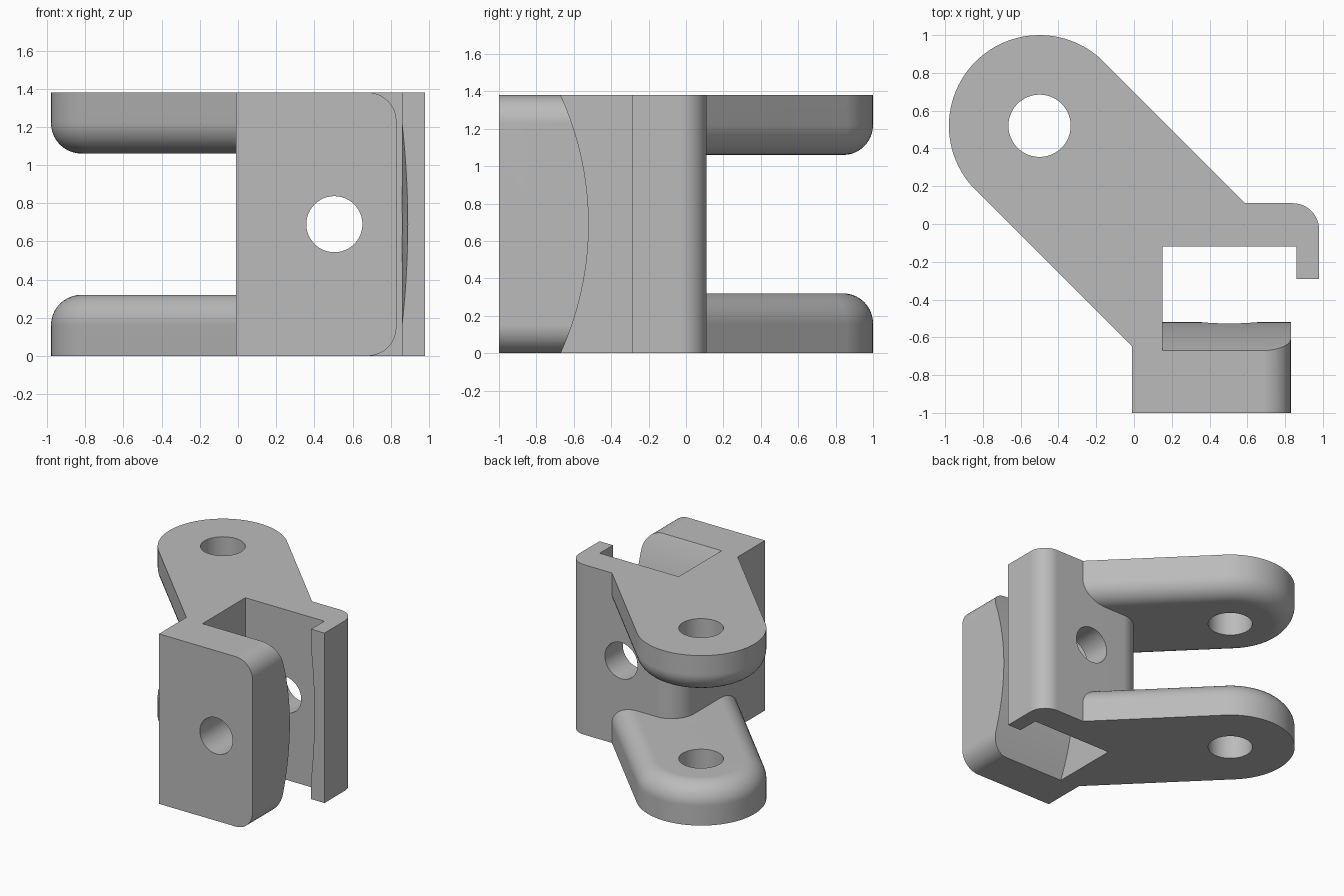
import bpy, bmesh, math
from mathutils import Vector

cube = bpy.data.objects.get("Cube")
if cube:
    bpy.data.objects.remove(cube, do_unlink=True)

H, MID = 1.38, 0.69            # full height and middle height
PIVOT, ARM_R = Vector((-0.5, 0.52)), 0.48

steel = bpy.data.materials.new("plain_grey")
steel.use_nodes = True
grey = (0.5, 0.5, 0.5, 1)
steel.diffuse_color = grey
steel.node_tree.nodes["Principled BSDF"].inputs["Base Color"].default_value = grey


def loft(name, rings):
    """Closed solid through rings of equal point count."""
    bm = bmesh.new()
    loops = [[bm.verts.new(p) for p in ring] for ring in rings]
    n = len(loops[0])
    for a, b in zip(loops, loops[1:]):
        for i in range(n):
            j = (i + 1) % n
            bm.faces.new((a[i], a[j], b[j], b[i]))
    bm.faces.new(loops[0])
    bm.faces.new(loops[-1])
    bmesh.ops.recalc_face_normals(bm, faces=bm.faces)
    mesh = bpy.data.meshes.new(name)
    bm.to_mesh(mesh)
    bm.free()
    mesh.materials.append(steel)
    obj = bpy.data.objects.new(name, mesh)
    bpy.context.collection.objects.link(obj)
    return obj


def prism(name, points, offset):
    pts = [Vector(p) for p in points]
    return loft(name, [pts, [p + Vector(offset) for p in pts]])


def arc(cx, cy, r, start, end, steps):
    angles = [math.radians(start + (end - start) * i / steps) for i in range(steps + 1)]
    return [(cx + r * math.cos(a), cy + r * math.sin(a)) for a in angles]


def combine(target, other, operation):
    """Boolean another solid into the target, then discard it."""
    mod = target.modifiers.new("combine", 'BOOLEAN')
    mod.operation, mod.object, mod.solver = operation, other, 'EXACT'
    bpy.context.view_layer.objects.active = target
    bpy.ops.object.modifier_apply(modifier=mod.name)
    bpy.data.objects.remove(other, do_unlink=True)


# Clamp block: rounded rear corners, stepped at the open side
outline = [(-0.01, -1), (0.83, -1), (0.83, -0.29), (0.98, -0.29)]
outline += arc(0.84, -0.03, 0.14, 0, 90, 12)
outline += arc(0.19, -0.09, 0.2, 90, 180, 14)
bracket = prism("clevis_clamp", [(x, y, -0.1) for x, y in outline], (0, 0, H + 0.2))


# Two arms with a rounded inner rim
def arm_ring(radius, z):
    ring = [PIVOT + Vector(p) for p in arc(0, 0, radius, 45, 225, 48)]
    tail = Vector((1, -1)).normalized() * 1.35
    ring += [ring[-1] + tail, ring[0] + tail]
    return [(p.x, p.y, z) for p in ring]


FILLET, THICK = 0.16, 0.32
for name, flip in (("lower_arm", False), ("upper_arm", True)):
    levels = [(ARM_R, -0.05)]
    for i in range(11):
        a = math.radians(9 * i)
        levels.append((ARM_R - FILLET * (1 - math.cos(a)), THICK - FILLET * (1 - math.sin(a))))
    arm = loft(name, [arm_ring(r, H - z if flip else z) for r, z in levels])
    combine(bracket, arm, 'UNION')

# Trim top and bottom level
slab = prism("trim_slab", [(-2, -2, 0), (2, -2, 0), (2, 2, 0), (-2, 2, 0)], (0, 0, H))
combine(bracket, slab, 'INTERSECT')

# Slot, leaving a jaw whose inner face bulges at mid height
radius = 1.66
heights = [-0.1 + (H + 0.2) * i / 40 for i in range(41)]
profile = [(0.15, -0.52 - radius + math.sqrt(radius ** 2 - (z - MID) ** 2), z) for z in heights]
profile += [(0.15, -0.12, H + 0.1), (0.15, -0.12, -0.1)]
combine(bracket, prism("slot_cutter", profile, (0.71, 0, 0)), 'DIFFERENCE')

# Rounded outer corners of the jaw
for flip in (False, True):
    corner = arc(0.68, H - 0.15, 0.15, 90, 0, 12)
    corner += [(0.95, H - 0.15), (0.95, H + 0.1), (0.68, H + 0.1)]
    pts = [(x, -1.1, H - z if flip else z) for x, z in corner]
    combine(bracket, prism("corner_cutter", pts, (0, 0.7, 0)), 'DIFFERENCE')

# Shallow curved relief inside the lip
relief = []
for i in range(25):
    t = -1.1 + 2.2 * i / 24
    relief.append((0.909 - 0.03 * t * t, -0.4, MID + 0.53 * t))
relief += [(0.8, -0.4, MID + 0.58), (0.8, -0.4, MID - 0.58)]
combine(bracket, prism("relief_cutter", relief, (-0.048, 0.27, 0)), 'DIFFERENCE')

# Pivot hole through the arms and bolt hole through the clamp
pivot = [(x, y, -0.2) for x, y in arc(PIVOT.x, PIVOT.y, 0.165, 0, 352.5, 47)]
combine(bracket, prism("pivot_cutter", pivot, (0, 0, H + 0.4)), 'DIFFERENCE')
bolt = [(x, -1.2, z) for x, z in arc(0.505, MID, 0.147, 0, 352.5, 47)]
combine(bracket, prism("bolt_cutter", bolt, (0, 1.6, 0)), 'DIFFERENCE')

# Smooth curves, crisp edges
bpy.ops.object.select_all(action='DESELECT')
bracket.select_set(True)
bpy.context.view_layer.objects.active = bracket
bpy.ops.object.shade_smooth_by_angle(angle=math.radians(30))
weighted = bracket.modifiers.new("even_shading", 'WEIGHTED_NORMAL')
weighted.keep_sharp = True
